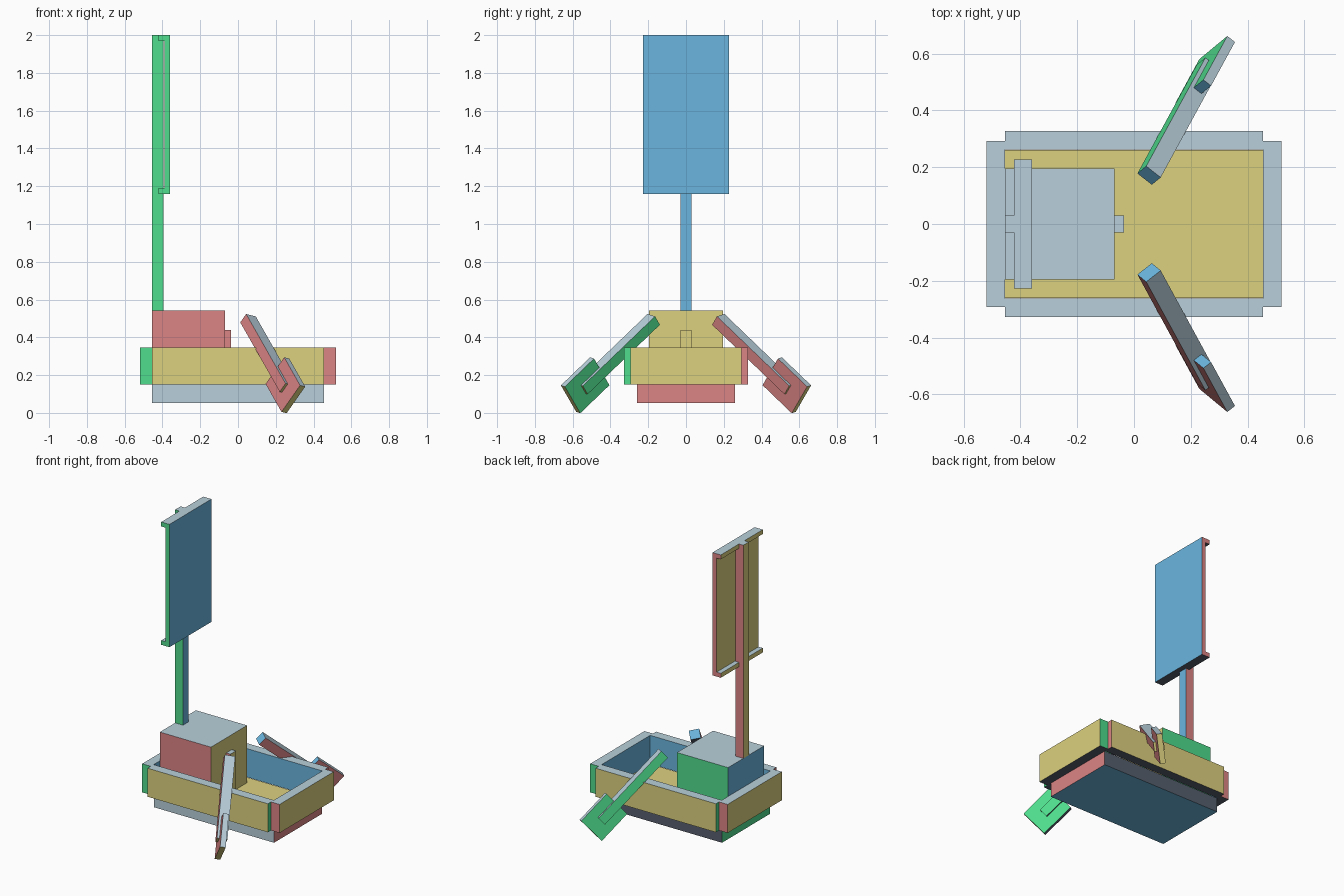
import bpy
from mathutils import Vector

cube = bpy.data.objects.get("Cube")
if cube:
    bpy.data.objects.remove(cube)


def linear(c):
    c /= 255
    return c / 12.92 if c <= 0.04045 else ((c + 0.055) / 1.055) ** 2.4


# Six flat colours, one per local direction of a part
PALETTE = [("red", (220, 133, 133)), ("green", (80, 221, 141)),
           ("pale_grey", (184, 207, 218)), ("dark_grey", (86, 95, 110)),
           ("yellow", (220, 209, 127)), ("blue", (107, 181, 222))]
materials = []
for name, rgb in PALETTE:
    m = bpy.data.materials.new(name)
    m.use_nodes = True
    col = [linear(c) for c in rgb] + [1.0]
    m.diffuse_color = col
    m.node_tree.nodes["Principled BSDF"].inputs["Base Color"].default_value = col
    materials.append(m)

X, Y, Z = Vector((1, 0, 0)), Vector((0, 1, 0)), Vector((0, 0, 1))


def oriented_box(name, centre, red, grey, size):
    """Box with its red, pale grey and yellow faces along three local axes."""
    yellow = -red.cross(grey)
    axes = (red, grey, yellow)
    verts = [centre + sum((a * s * d / 2 for a, s, d in zip(axes, (i, j, k), size)), Vector())
             for i in (-1, 1) for j in (-1, 1) for k in (-1, 1)]
    # the local axes are left-handed, which sets the winding below
    faces = [(4, 5, 7, 6), (0, 2, 3, 1), (2, 6, 7, 3),
             (0, 1, 5, 4), (1, 3, 7, 5), (0, 4, 6, 2)]
    mesh = bpy.data.meshes.new(name)
    mesh.from_pydata(verts, [], faces)
    for m in materials:
        mesh.materials.append(m)
    for i, p in enumerate(mesh.polygons):
        p.material_index = i
    obj = bpy.data.objects.new(name, mesh)
    bpy.context.collection.objects.link(obj)
    return obj


def box(name, lo, hi, red, grey):
    """Upright box given by two opposite corners."""
    lo, hi = Vector(lo), Vector(hi)
    d = hi - lo
    size = [abs(a.dot(d)) for a in (red, grey, red.cross(grey))]
    return oriented_box(name, (lo + hi) / 2, red, grey, size)


# Hull: base with raised walls on four sides
box("hull_base", (-0.455, -0.26, 0.053), (0.455, 0.26, 0.15), X, -Y)
box("left_wall", (-0.455, 0.262, 0.15), (0.455, 0.327, 0.345), X, Z)
box("right_wall", (-0.455, -0.327, 0.15), (0.455, -0.262, 0.345), -X, Z)
box("bow_wall", (0.455, -0.293, 0.15), (0.52, 0.293, 0.345), -Y, Z)
box("stern_wall", (-0.52, -0.293, 0.15), (-0.455, 0.293, 0.345), Y, Z)

# Cabin with a small post on its front
box("cabin", (-0.455, -0.195, 0.15), (-0.068, 0.195, 0.542), -Y, Z)
box("cabin_post", (-0.068, -0.03, 0.15), (-0.036, 0.03, 0.44), -Y, Z)

# Mast and sail
box("mast", (-0.455, -0.03, 0.542), (-0.395, 0.03, 2.0), Y, Z)
box("sail", (-0.39, -0.227, 1.16), (-0.36, 0.227, 2.0), Y, Z)
box("sail_top_lip", (-0.422, -0.227, 1.97), (-0.39, 0.227, 2.0), Y, Z)
box("sail_bottom_lip", (-0.422, -0.227, 1.16), (-0.39, 0.227, 1.19), Y, Z)

# Oars, mirrored across the hull
for side, s in (("right", 1), ("left", -1)):
    top = Vector((0.053, -0.171 * s, 0.495))
    end = Vector((0.293, -0.611 * s, 0.072))
    along = (end - top).normalized()
    wide = Vector((0.53, -0.45 * s, 0.72))
    wide = (wide - along * wide.dot(along)).normalized()
    red = along.cross(wide)
    if -red.cross(wide).dot(along) < 0:
        red = -red
    length = (end - top).length
    oriented_box(side + "_oar_shaft", top + along * 0.285, red, wide, (0.066, 0.06, 0.57))
    oriented_box(side + "_oar_blade", top + along * (length - 0.115), red, wide,
                 (0.035, 0.19, 0.23))
